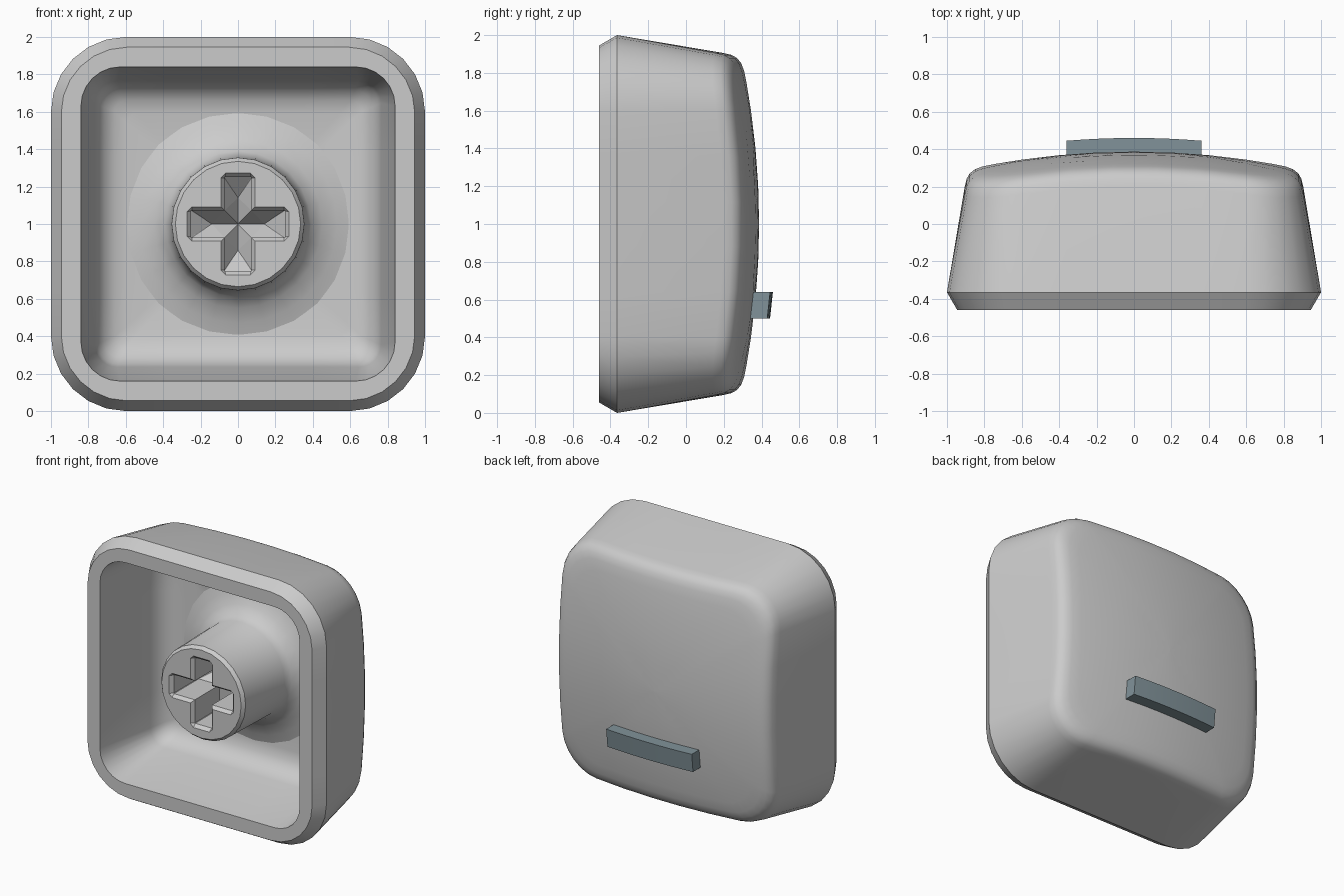
import bpy, bmesh, math

if "Cube" in bpy.data.objects:
    bpy.data.objects.remove(bpy.data.objects["Cube"])

CZ = 1.0          # height of the cap's axis
TIP = -0.44       # front end of the stem


def material(name, rgb):
    m = bpy.data.materials.new(name)
    m.diffuse_color = (*rgb, 1)
    m.use_nodes = True
    m.node_tree.nodes["Principled BSDF"].inputs["Base Color"].default_value = m.diffuse_color
    return m


grey = material("light grey", (0.6, 0.6, 0.6))
slate = material("slate blue grey", (0.22, 0.29, 0.32))


def finish(name, bm, mat, angle=None):
    bmesh.ops.remove_doubles(bm, verts=bm.verts, dist=1e-4)
    bmesh.ops.recalc_face_normals(bm, faces=bm.faces)
    me = bpy.data.meshes.new(name)
    bm.to_mesh(me)
    bm.free()
    ob = bpy.data.objects.new(name, me)
    bpy.context.collection.objects.link(ob)
    me.materials.append(mat)
    select(ob)
    if angle:
        bpy.ops.object.shade_smooth_by_angle(angle=math.radians(angle))
    return ob


def select(ob):
    bpy.ops.object.select_all(action='DESELECT')
    ob.select_set(True)
    bpy.context.view_layer.objects.active = ob


def rounded_square(h, r, seg=6, side=5):
    """Outline of a square with half size h and corner radius r."""
    corners = []
    for k in range(4):
        a0 = k * math.pi / 2
        cx = (h - r) * (1 if k in (0, 3) else -1)
        cz = (h - r) * (1 if k < 2 else -1)
        corners.append([(cx + r * math.cos(a0 + i / seg * math.pi / 2),
                         cz + r * math.sin(a0 + i / seg * math.pi / 2))
                        for i in range(seg + 1)])
    pts = []
    for k in range(4):
        pts += corners[k]
        (ax, az), (bx, bz) = corners[k][-1], corners[(k + 1) % 4][0]
        pts += [(ax + (bx - ax) * i / side, az + (bz - az) * i / side)
                for i in range(1, side)]
    return pts


def loft(bm, rings):
    """Skin a list of equal-length rings of (x, y, z) points."""
    loops = [[bm.verts.new((x, y, z + CZ)) for x, y, z in ring] for ring in rings]
    for a, b in zip(loops, loops[1:]):
        n = len(a)
        for i in range(n):
            j = (i + 1) % n
            bm.faces.new((a[i], a[j], b[j], b[i]))
    return loops


def dome(x, z):
    return 0.387 - 0.117 * (x * x + z * z)


# Shell: domed back, tapered walls, bevelled rim and hollow inside
rings = []
for h, r, drop in ((0.001, 0.0003, 0), (0.2, 0.06, 0), (0.4, 0.12, 0), (0.6, 0.18, 0),
                   (0.74, 0.22, 0), (0.81, 0.25, 0.001), (0.85, 0.27, 0.008),
                   (0.879, 0.285, 0.025), (0.895, 0.295, 0.05), (0.905, 0.3, 0.09)):
    rings.append([(x, dome(x, z) - drop, z) for x, z in rounded_square(h, r)])
for h, r, y in ((1.0, 0.4, -0.365), (0.945, 0.35, -0.46), (0.84, 0.21, -0.46),
                (0.765, 0.12, 0.04), (0.75, 0.11, 0.09), (0.715, 0.09, 0.145),
                (0.66, 0.06, 0.18), (0.59, 0.05, 0.195), (0.3, 0.03, 0.2)):
    rings.append([(x, y, z) for x, z in rounded_square(h, r)])
bm = bmesh.new()
loops = loft(bm, rings)
bm.faces.new(loops[0])
bm.faces.new(loops[-1])
finish("shell", bm, grey, 28)

# Stem: chamfered post flaring out into the shell floor
N = 24
bm = bmesh.new()
loops = loft(bm, [[(r * math.cos(i * math.tau / N), y, r * math.sin(i * math.tau / N))
                   for i in range(N)]
                  for r, y in ((0.335, TIP), (0.355, TIP + 0.025), (0.365, 0.04),
                               (0.39, 0.09), (0.45, 0.14), (0.53, 0.175),
                               (0.6, 0.197), (0.6, 0.22))])
bm.faces.new(loops[0])
bm.faces.new(loops[-1])
stem = finish("stem", bm, grey, 28)


def cross(a, w, c, y):
    """Plus-shaped outline: arm length a, half width w, corner cut c."""
    arm = [(w, w), (a - c, w), (a, w - c), (a, c - w), (a - c, -w)]
    pts = []
    for k in range(4):
        s, t = math.sin(-k * math.pi / 2), math.cos(k * math.pi / 2)
        pts += [(x * t - z * s, y, x * s + z * t) for x, z in arm]
    return pts


# Cross-shaped socket with a chamfered mouth and a valley-shaped bottom
bm = bmesh.new()
loops = loft(bm, [cross(0.272, 0.092, 0.025, TIP - 0.05), cross(0.272, 0.092, 0.025, TIP),
                  cross(0.25, 0.072, 0.003, TIP + 0.025),
                  cross(0.25, 0.072, 0.003, -0.12)])
bm.faces.new(loops[0])
last = loops[-1]
mid = bm.verts.new((0, 0.0, CZ))
for k in range(4):
    p = [last[(5 * k + i) % 20] for i in range(5)] + [last[(5 * k + 5) % 20]]
    s, t = math.sin(-k * math.pi / 2), math.cos(k * math.pi / 2)
    end = bm.verts.new((0.14 * t, -0.02, 0.14 * s + CZ))
    for i in range(5):
        bm.faces.new((p[i], p[i + 1], end))
    bm.faces.new((p[0], end, mid))
    bm.faces.new((p[5], mid, end))
cutter = finish("socket_cutter", bm, grey)
cutter.hide_render = True
mod = stem.modifiers.new("socket", 'BOOLEAN')
mod.operation, mod.solver, mod.object = 'DIFFERENCE', 'EXACT', cutter
select(stem)
bpy.ops.object.modifier_apply(modifier=mod.name)
bpy.data.objects.remove(cutter)
select(stem)
bpy.ops.object.shade_smooth_by_angle(angle=math.radians(28))

# Raised finger bar following the curve of the dome
bm = bmesh.new()
loops = loft(bm, [[(x, 0.32, -0.5), (x, 0.445 - 0.115 * x * x, -0.5),
                   (x, 0.46 - 0.115 * x * x, -0.36), (x, 0.34, -0.36)]
                  for x in (-0.36 + 0.09 * i for i in range(9))])
bm.faces.new(loops[0])
bm.faces.new(loops[-1])
finish("finger_bar", bm, slate, 28)
